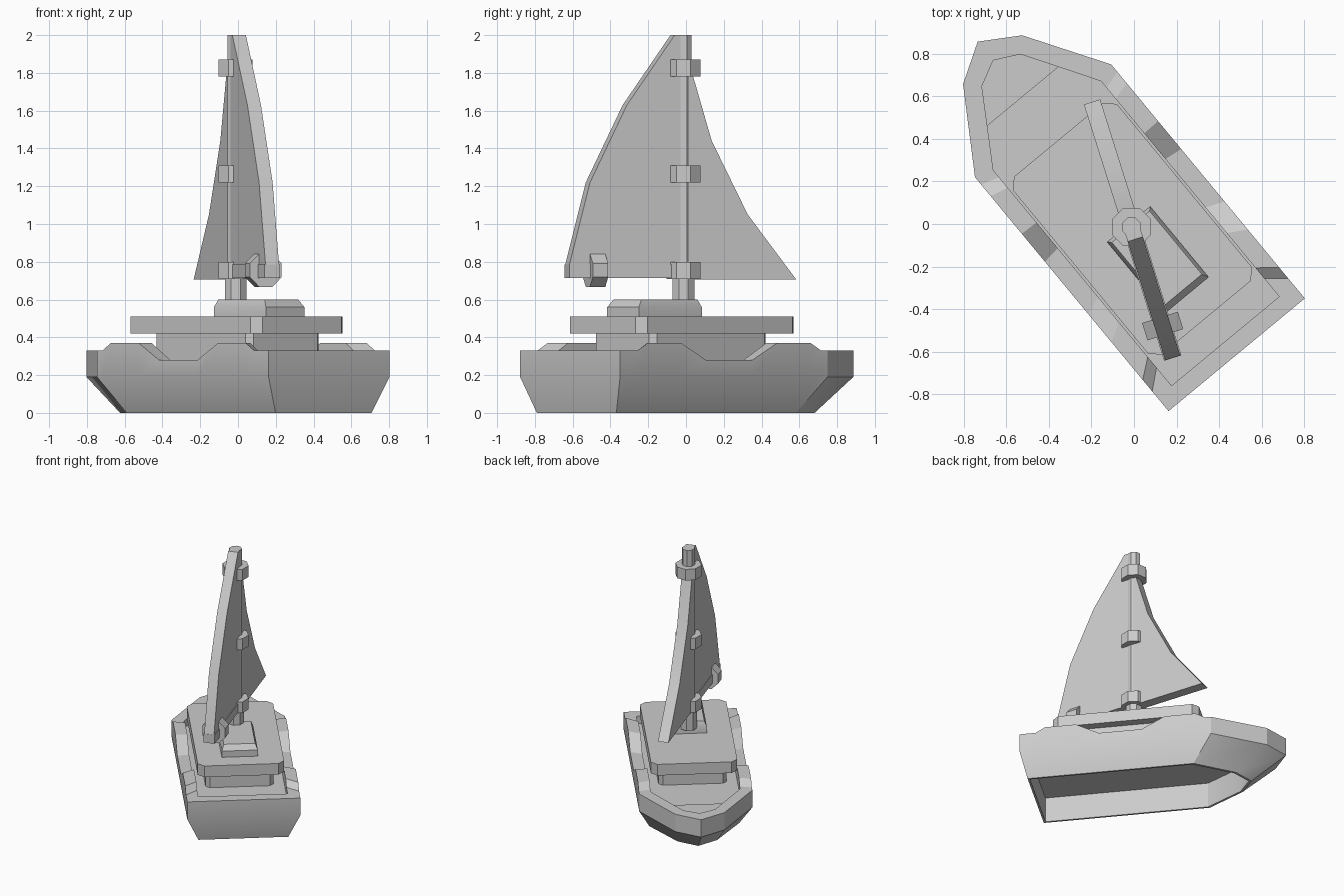
import bpy
import math

cube = bpy.data.objects.get("Cube")
if cube:
    bpy.data.objects.remove(cube)

HEADING = math.radians(39.6)      # hull turned in plan
SAIL_TURN = math.radians(-72.5)   # boom direction
CENTRE = -0.02                    # sideways shift of the hull
MAST = (-0.012, -0.014, 0)

grey = bpy.data.materials.new("light grey")
grey.use_nodes = True
grey.diffuse_color = (0.6, 0.6, 0.6, 1)
grey.node_tree.nodes["Principled BSDF"].inputs["Base Color"].default_value = (0.6, 0.6, 0.6, 1)


def loft(name, rings, turn=0, place=(0, 0, 0)):
    """Skin a list of equal-length rings and close both ends."""
    n = len(rings[0])
    verts = [p for ring in rings for p in ring]
    faces = [tuple(reversed(range(n))), tuple(range(len(verts) - n, len(verts)))]
    for r in range(len(rings) - 1):
        for i in range(n):
            j = (i + 1) % n
            faces.append((r * n + i, r * n + j, r * n + n + j, r * n + n + i))
    mesh = bpy.data.meshes.new(name)
    mesh.from_pydata(verts, [], faces)
    mesh.materials.append(grey)
    obj = bpy.data.objects.new(name, mesh)
    bpy.context.collection.objects.link(obj)
    obj.rotation_euler.z = turn
    obj.location = place
    bpy.ops.object.select_all(action='DESELECT')
    obj.select_set(True)
    bpy.context.view_layer.objects.active = obj
    bpy.ops.object.mode_set(mode='EDIT')
    bpy.ops.mesh.select_all(action='SELECT')
    bpy.ops.mesh.normals_make_consistent(inside=False)
    bpy.ops.object.mode_set(mode='OBJECT')
    bpy.ops.object.shade_smooth_by_angle(angle=math.radians(25))
    return obj


def flat(points, z):
    return [(x, y, z) for x, y in points]


def octagon(radius):
    angles = [math.radians(45 * k + 22.5) for k in range(8)]
    r = radius / math.cos(math.radians(22.5))
    return [(r * math.cos(a), r * math.sin(a)) for a in angles]


def chamfered(half, back, front, c):
    """Rectangle in plan with cut corners."""
    right = [(half - c, back), (half, back + c), (half, front - c), (half - c, front)]
    return [(x + CENTRE, y) for x, y in right + [(-x, y) for x, y in reversed(right)]]


# Hull: gunwale profile as (distance along the side, height)
GUNWALE = [(-0.78, 0.33), (-0.66, 0.33), (-0.59, 0.37), (-0.36, 0.37), (-0.19, 0.28),
           (0.13, 0.28), (0.30, 0.37), (0.53, 0.37), (0.60, 0.33), (0.645, 0.33)]


def hull_ring(half, stern, shoulder, cheek, cheek_y, tip, z=None):
    side = []
    for along, top in GUNWALE:
        t = (along + 0.78) / 1.425
        side.append((half, stern + t * (shoulder - stern), top if z is None else z))
    bow_z = 0.33 if z is None else z
    right = side + [(cheek, cheek_y, bow_z)]
    left = [(-x, y, h) for x, y, h in reversed(right)]
    return [(x + CENTRE, y, h) for x, y, h in right + [(0, tip, bow_z)] + left]


outer = (0.415, -0.78, 0.645, 0.18, 1.017, 1.127)
inner = (0.328, -0.697, 0.615, 0.118, 0.953, 1.013)
keel = (0.33, -0.735, 0.5, 0.145, 0.78, 0.87)
hollow = (0.315, -0.72, 0.49, 0.135, 0.765, 0.85)
loft("hull", [hull_ring(*hollow, 0.2), hull_ring(*hollow, 0), hull_ring(*keel, 0),
              hull_ring(*outer, 0.19), hull_ring(*outer), hull_ring(*inner),
              hull_ring(*inner, 0.27)], HEADING)

# Raised foredeck in the bow
bow = [(-0.222, 0.794), (0.222, 0.794), (0.118, 0.953), (0, 1.013), (-0.118, 0.953)]
bow = [(x + CENTRE, y) for x, y in bow]
loft("foredeck", [flat(bow, 0.26), flat(bow, 0.30)], HEADING)

# Cabin, roof and mast step
walls = chamfered(0.25, -0.42, 0.38, 0.03)
loft("cabin", [flat(walls, 0.26), flat(walls, 0.43)], HEADING)
slab = chamfered(0.317, -0.555, 0.53, 0.045)
loft("cabin_roof", [flat(slab, 0.42), flat(slab, 0.51)], HEADING)


def box_ring(half, back, front, z):
    return [(x + CENTRE, y, z) for x, y in
            ((-half, back), (half, back), (half, front), (-half, front))]


loft("mast_step", [box_ring(0.132, -0.416, 0.016, 0.50), box_ring(0.132, -0.416, 0.016, 0.56),
                   box_ring(0.115, -0.385, 0.0, 0.60)], HEADING)

# Mast with its collars
loft("mast", [flat(octagon(0.044), 0.55), flat(octagon(0.044), 2.0)], place=MAST)
loft("mast_foot", [flat(octagon(0.058), 0.55), flat(octagon(0.058), 0.73)], place=MAST)
for label, z in (("lower", 0.71), ("middle", 1.22), ("upper", 1.78)):
    ring = octagon(0.09)
    loft(label + "_collar", [flat(ring, z), flat(ring, z + 0.09)], place=MAST)


def sheet(name, outline, thickness):
    """Upright slab in the plane of the boom."""
    sides = [[(s, y, z) for s, z in outline] for y in (-thickness / 2, thickness / 2)]
    return loft(name, sides, SAIL_TURN, MAST)


# Sails and boom
sheet("mainsail", [(0, 0.72), (0.63, 0.72), (0.645, 0.78), (0.53, 1.22),
                   (0.325, 1.63), (0.06, 2.0), (0, 2.0)], 0.075)
sheet("jib", [(0, 0.705), (-0.615, 0.705), (-0.345, 1.05), (-0.145, 1.44),
              (-0.03, 1.82), (0, 1.82)], 0.08)
sheet("boom", [(0.03, 0.715), (0.645, 0.715), (0.645, 0.785), (0.03, 0.785)], 0.085)

# Clamp around the boom
clamp = octagon(0.088)
loft("boom_clamp", [[(s, y, z + 0.755) for y, z in clamp] for s in (0.445, 0.53)],
     SAIL_TURN, MAST)
